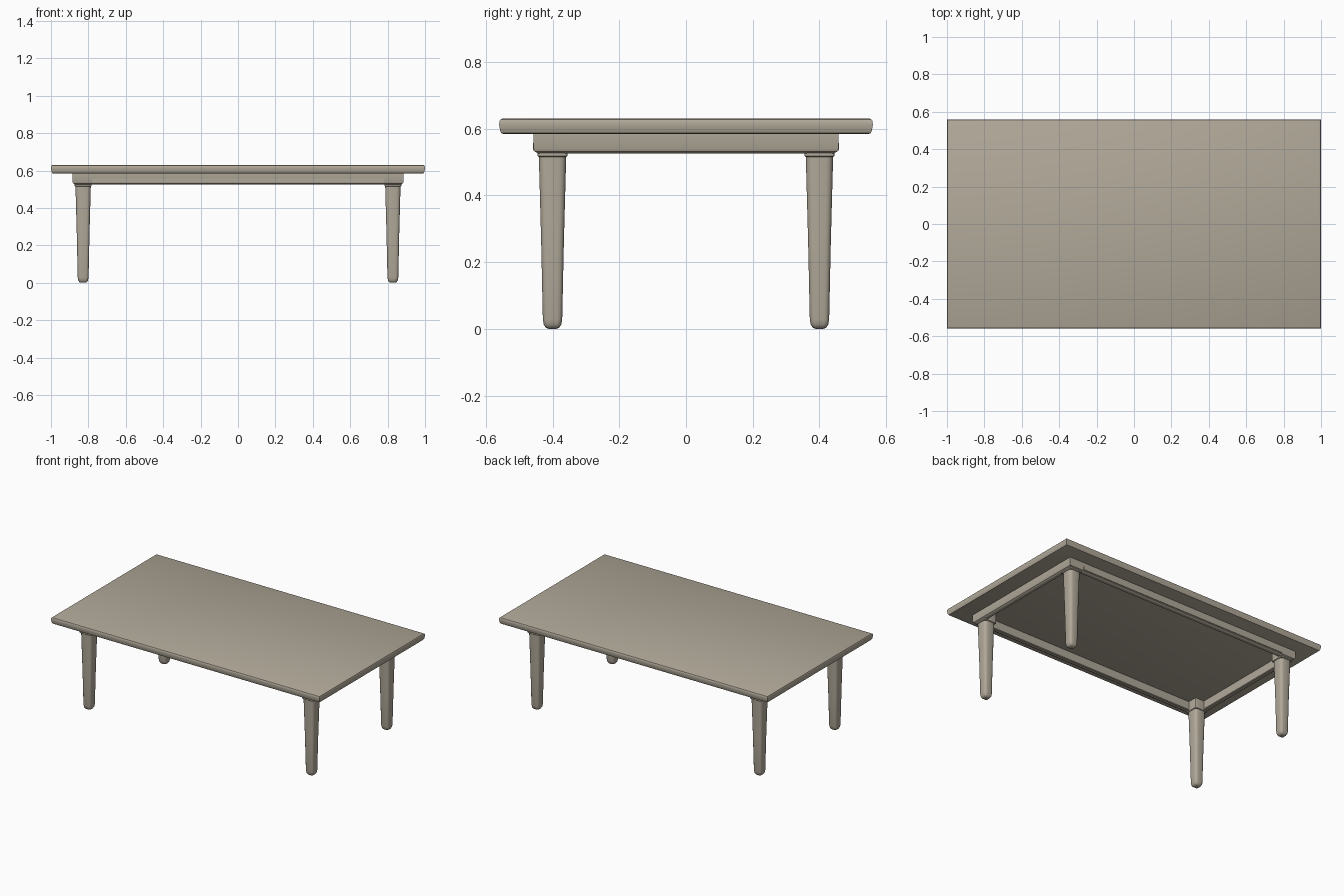
import bpy
import bmesh
import math

cube = bpy.data.objects.get("Cube")
if cube:
    bpy.data.objects.remove(cube, do_unlink=True)

wood = bpy.data.materials.new("pale_wood")
wood.use_nodes = True
wood.diffuse_color = (0.44, 0.395, 0.32, 1)
wood.node_tree.nodes["Principled BSDF"].inputs["Base Color"].default_value = wood.diffuse_color


def rectangle(hx, hy, inset):
    x, y = hx - inset, hy - inset
    return [(-x, -y), (x, -y), (x, y), (-x, y)]


def rounded_square(half, corner, steps=3):
    """Square outline with arced corners."""
    points = []
    for quarter in range(4):
        mid = math.radians(45 + 90 * quarter)
        cx = (half - corner) * math.copysign(1, math.cos(mid))
        cy = (half - corner) * math.copysign(1, math.sin(mid))
        for i in range(steps + 1):
            a = math.radians(90 * (quarter + i / steps))
            points.append((cx + corner * math.cos(a), cy + corner * math.sin(a)))
    return points


def loft(name, outlines, heights, location=(0, 0, 0), closed=False, angle=30):
    """Skin stacked outlines; closed joins the last outline to the first."""
    bm = bmesh.new()
    rings = [[bm.verts.new((x, y, z)) for x, y in outline]
             for outline, z in zip(outlines, heights)]
    pairs = list(zip(rings, rings[1:]))
    if closed:
        pairs.append((rings[-1], rings[0]))
    else:
        bm.faces.new(rings[0])
        bm.faces.new(rings[-1])
    for a, b in pairs:
        for i in range(len(a)):
            j = (i + 1) % len(a)
            bm.faces.new((a[i], a[j], b[j], b[i]))
    bmesh.ops.recalc_face_normals(bm, faces=bm.faces)
    mesh = bpy.data.meshes.new(name)
    bm.to_mesh(mesh)
    bm.free()
    mesh.materials.append(wood)
    obj = bpy.data.objects.new(name, mesh)
    obj.location = location
    bpy.context.collection.objects.link(obj)
    bpy.ops.object.select_all(action="DESELECT")
    obj.select_set(True)
    bpy.context.view_layer.objects.active = obj
    bpy.ops.object.shade_smooth_by_angle(angle=math.radians(angle))
    return obj


# Table top with softened edges
top_profile = [(0.016, 0.583), (0.007, 0.586), (0.003, 0.594), (0, 0.612),
               (0.001, 0.622), (0.004, 0.627), (0.01, 0.63)]
loft("table_top", [rectangle(1, 0.56, i) for i, z in top_profile],
     [z for i, z in top_profile])

# Apron frame with a rounded lower outside edge
apron_profile = [(0, 0.585), (0, 0.54), (0.004, 0.531), (0.014, 0.525),
                 (0.034, 0.525), (0.038, 0.529), (0.038, 0.585)]
loft("apron", [rectangle(0.885, 0.457, i) for i, z in apron_profile],
     [z for i, z in apron_profile], closed=True)

# Thin raised rail along the front and back of the apron
for side, label in ((-1, "front"), (1, "back")):
    loft(label + "_rail", [rectangle(0.78, 0.003, 0)] * 2, [0.535, 0.556],
         (0, side * 0.456, 0))

# Tapered legs with rounded feet, and the corner blocks that hold them
leg_profile = [(0.012, 0), (0.02, 0.003), (0.026, 0.012), (0.029, 0.028),
               (0.034, 0.26), (0.040, 0.48), (0.041, 0.518)]
for sx, x_name in ((-1, "right"), (1, "left")):
    for sy, y_name in ((-1, "front"), (1, "back")):
        corner = y_name + "_" + x_name
        spot = (sx * 0.828, sy * 0.4, 0)
        loft(corner + "_leg",
             [rounded_square(h, h * 0.5) for h, z in leg_profile],
             [z for h, z in leg_profile], spot, angle=40)
        loft(corner + "_block",
             [rounded_square(h, 0.008) for h in (0.042, 0.045, 0.045)],
             [0.515, 0.518, 0.584], spot)
